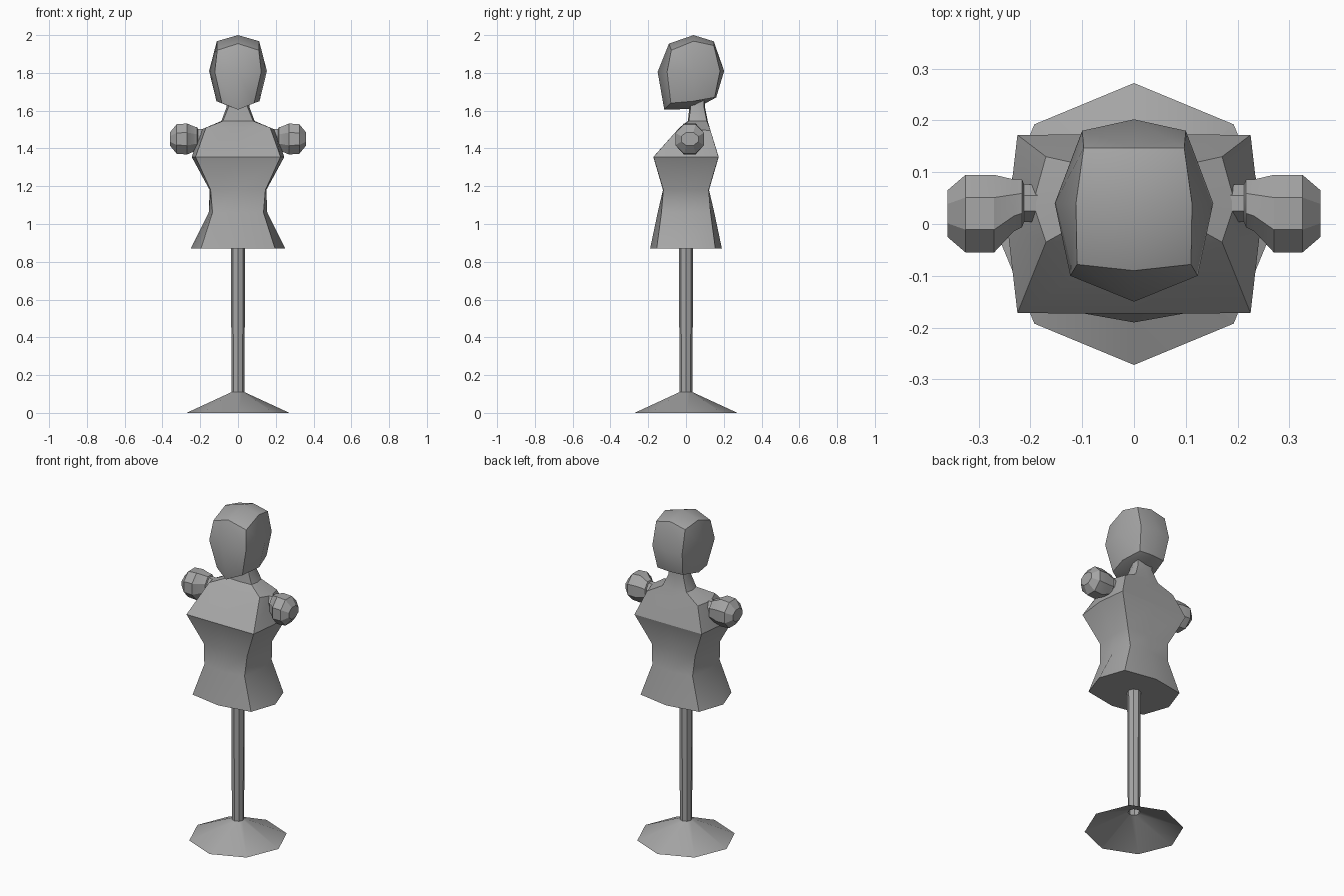
import bpy
import bmesh
import math

default_cube = bpy.data.objects.get("Cube")
if default_cube:
    bpy.data.objects.remove(default_cube, do_unlink=True)

GREY = (0.38, 0.38, 0.38, 1.0)
plaster = bpy.data.materials.new("plain grey")
plaster.use_nodes = True
plaster.diffuse_color = GREY
shader = next(n for n in plaster.node_tree.nodes if n.type == 'BSDF_PRINCIPLED')
shader.inputs["Base Color"].default_value = GREY


def finish(name, bm, crease=30, keep_sharp=()):
    """Turn a bmesh into a smooth shaded object with sharp creases."""
    bmesh.ops.recalc_face_normals(bm, faces=bm.faces[:])
    for face in bm.faces:
        face.smooth = True
    for edge in bm.edges:
        too_steep = edge.calc_face_angle(0) > math.radians(crease)
        edge.smooth = not (too_steep or edge in keep_sharp)
    mesh = bpy.data.meshes.new(name)
    bm.to_mesh(mesh)
    bm.free()
    mesh.materials.append(plaster)
    obj = bpy.data.objects.new(name, mesh)
    bpy.context.collection.objects.link(obj)
    return obj


def loft(name, rings, cap_start=True, cap_end=True, crease=30):
    """Skin a series of closed rings with equal point counts."""
    bm = bmesh.new()
    loops = [[bm.verts.new(p) for p in ring] for ring in rings]
    for low, high in zip(loops, loops[1:]):
        count = len(low)
        for i in range(count):
            j = (i + 1) % count
            bm.faces.new((low[i], low[j], high[j], high[i]))
    if cap_start:
        bm.faces.new(loops[0][::-1])
    if cap_end:
        bm.faces.new(loops[-1])
    return finish(name, bm, crease)


def octagon(radius, z):
    turns = [math.tau * i / 8 for i in range(8)]
    return [(radius * math.cos(a), radius * math.sin(a), z) for a in turns]


def body_ring(front, front_corner, side, back_corner, back):
    """Mirror half an outline across x; front and back are (y, z) points."""
    half = [front_corner, side, back_corner]
    mirrored = [(-x, y, z) for x, y, z in reversed(half)]
    return [(0, *front), *half, (0, *back), *mirrored]


def level_ring(z, corner_x, corner_y, side_x, mid_y):
    """Body outline that is flat and the same at front and back."""
    return body_ring((-mid_y, z), (corner_x, -corner_y, z), (side_x, 0, z),
                     (corner_x, corner_y, z), (mid_y, z))


# Stand: hollow eight sided foot and straight pole
loft("stand_foot", [octagon(0.272, 0), octagon(0.034, 0.11)], False, False)
loft("stand_pole", [octagon(0.034, 0.11), octagon(0.038, 0.9)], False, True)

# Torso: flared hem, narrow waist, boxy chest, sloping shoulders and neck
loft("torso", [
    level_ring(0.87, 0.196, 0.155, 0.25, 0.19),
    level_ring(1.06, 0.135, 0.13, 0.155, 0.15),
    level_ring(1.18, 0.145, 0.12, 0.15, 0.122),
    level_ring(1.355, 0.225, 0.172, 0.245, 0.173),
    body_ring((-0.035, 1.51), (0.17, -0.035, 1.51), (0.195, 0.04, 1.5),
              (0.17, 0.13, 1.495), (0.13, 1.495)),
    body_ring((0.01, 1.545), (0.08, 0.015, 1.545), (0.088, 0.06, 1.545),
              (0.08, 0.11, 1.545), (0.115, 1.545)),
    body_ring((0.018, 1.62), (0.05, 0.025, 1.62), (0.06, 0.06, 1.62),
              (0.05, 0.095, 1.62), (0.1, 1.62)),
    body_ring((0.02, 1.66), (0.05, 0.025, 1.66), (0.06, 0.06, 1.66),
              (0.05, 0.095, 1.66), (0.1, 1.66)),
])

# Arm stumps: a short collar and a rounded cap; x, centre y, half width, half height
ARM_PROFILE = [
    (0.16, 0.04, 0.036, 0.05),
    (0.212, 0.04, 0.036, 0.054),
    (0.216, 0.04, 0.046, 0.062),
    (0.232, 0.036, 0.05, 0.066),
    (0.27, 0.02, 0.075, 0.082),
    (0.325, 0.02, 0.075, 0.078),
    (0.36, 0.02, 0.045, 0.035),
]


def arm_ring(x, y, half_width, half_height):
    ring = []
    stretch = 1 / math.cos(math.pi / 8)
    for i in range(8):
        angle = math.tau * (i + 0.5) / 8
        ring.append((x, y + half_width * stretch * math.cos(angle),
                     1.45 + half_height * stretch * math.sin(angle)))
    return ring


for label, side in (("left", 1), ("right", -1)):
    loft(label + "_arm_stump",
         [arm_ring(side * x, y, w, h) for x, y, w, h in ARM_PROFILE], crease=25)

# Head: a once divided box; each row gives centre (y, z) and side (x, y, z)
TOP, MIDDLE, BOTTOM = 1, 0, -1
FRONT, CENTRE, BACK = -1, 0, 1
HEAD = {
    (FRONT, TOP): ((-0.09, 1.955), (0.11, -0.078, 1.92)),
    (CENTRE, TOP): ((0.04, 2.0), (0.112, 0.04, 1.968)),
    (BACK, TOP): ((0.147, 1.967), (0.097, 0.147, 1.945)),
    (FRONT, MIDDLE): ((-0.15, 1.805), (0.123, -0.1, 1.805)),
    (CENTRE, MIDDLE): ((0.04, 1.8), (0.153, 0.04, 1.81)),
    (BACK, MIDDLE): ((0.202, 1.81), (0.1, 0.18, 1.81)),
    (FRONT, BOTTOM): ((-0.115, 1.605), (0.085, -0.08, 1.64)),
    (CENTRE, BOTTOM): ((0.05, 1.61), (0.114, 0.04, 1.65)),
    (BACK, BOTTOM): ((0.16, 1.67), (0.085, 0.152, 1.67)),
}
bm = bmesh.new()
bmesh.ops.create_cube(bm, size=2)
bmesh.ops.subdivide_edges(bm, edges=bm.edges[:], cuts=1, use_grid_fill=True)
box_edges = set()
for edge in bm.edges:
    middle = (edge.verts[0].co + edge.verts[1].co) / 2
    if sum(abs(c) > 0.9 for c in middle) >= 2:
        box_edges.add(edge)
for vert in bm.verts:
    x, y, z = (round(c) for c in vert.co)
    centre, outer = HEAD[y, z]
    vert.co = (x * outer[0], *outer[1:]) if x else (0, *centre)
finish("head", bm, crease=60, keep_sharp=box_edges)
